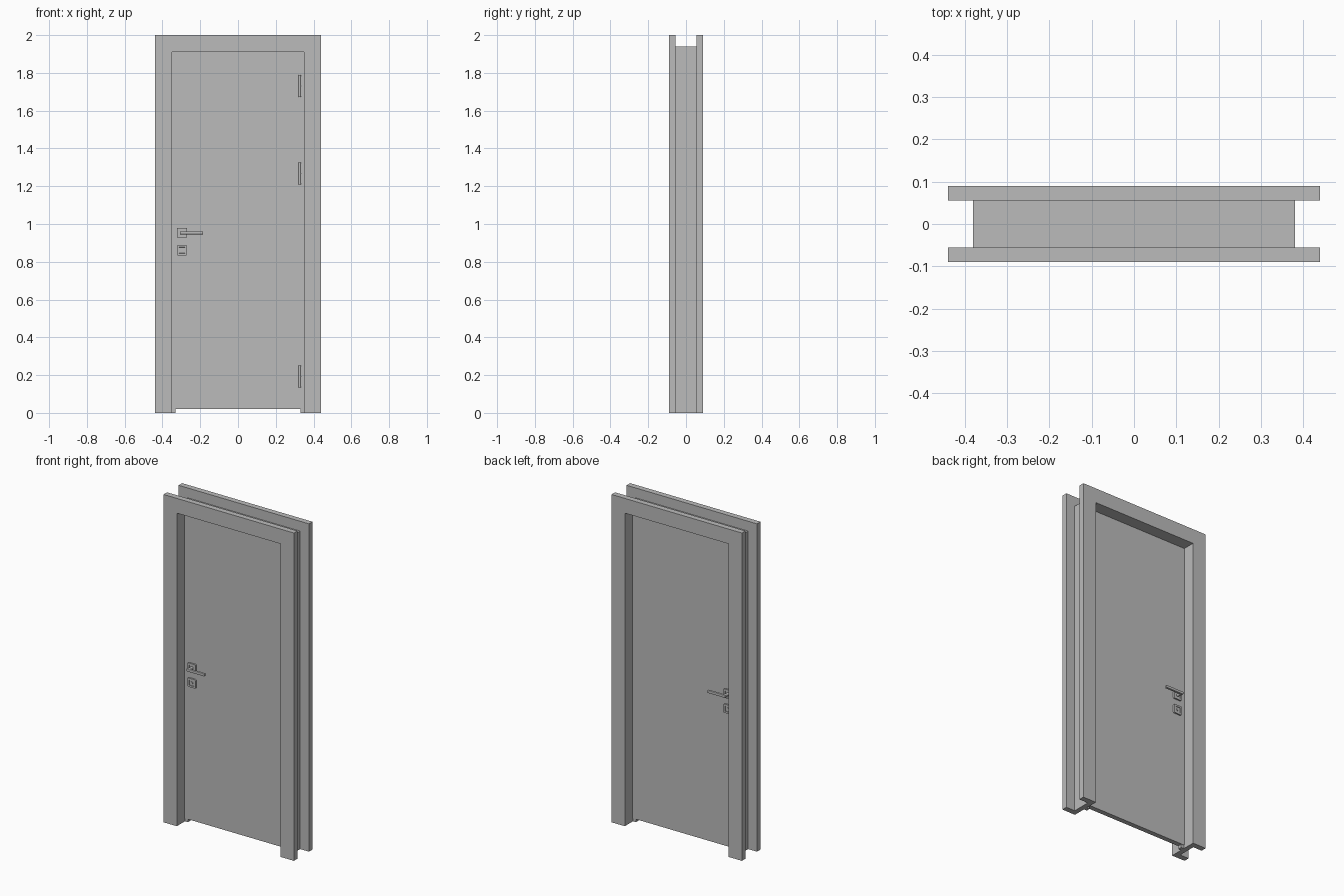
import bpy, bmesh, math
from mathutils import Matrix, Vector

if "Cube" in bpy.data.objects:
    bpy.data.objects.remove(bpy.data.objects["Cube"])

grey = bpy.data.materials.new("door_grey")
grey.diffuse_color = (0.5, 0.5, 0.5, 1)
grey.use_nodes = True
grey.node_tree.nodes["Principled BSDF"].inputs["Base Color"].default_value = grey.diffuse_color


def finish(name, bm, smooth=False):
    bmesh.ops.recalc_face_normals(bm, faces=bm.faces[:])
    me = bpy.data.meshes.new(name)
    bm.to_mesh(me)
    bm.free()
    me.materials.append(grey)
    ob = bpy.data.objects.new(name, me)
    bpy.context.collection.objects.link(ob)
    if smooth:
        bpy.context.view_layer.objects.active = ob
        ob.select_set(True)
        bpy.ops.object.shade_smooth_by_angle(angle=math.radians(35))
        ob.select_set(False)
    return ob


def add_box(bm, x, y, z):
    """Axis-aligned box from (min, max) pairs."""
    size = Vector((x[1] - x[0], y[1] - y[0], z[1] - z[0]))
    mid = Vector((sum(x) / 2, sum(y) / 2, sum(z) / 2))
    bmesh.ops.create_cube(bm, size=1, matrix=Matrix.Translation(mid) @ Matrix.Diagonal((*size, 1)))


def arch(name, outer, inner, top, inner_top, y0, y1):
    """Upside-down U frame, extruded along y."""
    bm = bmesh.new()
    pts = [(-outer, 0), (-outer, top), (outer, top), (outer, 0),
           (inner, 0), (inner, inner_top), (-inner, inner_top), (-inner, 0)]
    face = bm.faces.new([bm.verts.new((x, y0, z)) for x, z in pts])
    ext = bmesh.ops.extrude_face_region(bm, geom=[face])
    moved = [v for v in ext["geom"] if isinstance(v, bmesh.types.BMVert)]
    bmesh.ops.translate(bm, verts=moved, vec=(0, y1 - y0, 0))
    # the start face survives the extrusion only if it still closes the end
    if not face.is_valid:
        bm.faces.new([v for v in bm.verts if abs(v.co.y - y0) < 1e-6])
    return finish(name, bm)


def rosette(name, x, z, side):
    """Square plate with rounded corners and a recessed square centre."""
    bm = bmesh.new()
    h = 0.027
    ys = sorted((side * 0.014, side * 0.024))
    add_box(bm, (x - h, x + h), ys, (z - h, z + h))
    corners = [e for e in bm.edges if abs(e.verts[0].co.y - e.verts[1].co.y) > 0.005]
    bmesh.ops.bevel(bm, geom=corners, offset=0.006, segments=3, affect='EDGES', profile=0.5)
    front = [max(bm.faces, key=lambda f: f.calc_center_median().y * side)]
    bmesh.ops.inset_region(bm, faces=front, thickness=0.011, depth=0)
    bmesh.ops.inset_region(bm, faces=front, thickness=0.001, depth=-0.004)
    finish(name, bm)


def cylinder(name, radius, depth, loc, axis):
    bm = bmesh.new()
    rot = Matrix.Rotation(math.pi / 2, 4, 'X') if axis == 'Y' else Matrix.Identity(4)
    bmesh.ops.create_cone(bm, cap_ends=True, segments=20, radius1=radius, radius2=radius,
                          depth=depth, matrix=Matrix.Translation(loc) @ rot)
    finish(name, bm, True)


# Frame: casings on both faces, jamb lining between, door stop under the leaf
arch("front_casing", 0.44, 0.35, 2.0, 1.91, -0.09, -0.056)
arch("back_casing", 0.44, 0.35, 2.0, 1.91, 0.056, 0.09)
arch("jamb_lining", 0.38, 0.35, 1.94, 1.91, -0.056, 0.056)
arch("door_stop", 0.355, 0.33, 1.915, 1.89, -0.012, 0.012)

# Door leaf
bm = bmesh.new()
add_box(bm, (-0.35, 0.35), (-0.015, 0.015), (0.02, 1.91))
finish("door_leaf", bm)

# Handle set on both faces
for side, label in ((-1, "front"), (1, "back")):
    rosette(label + "_handle_plate", -0.297, 0.953, side)
    rosette(label + "_lock_plate", -0.297, 0.861, side)
    cylinder(label + "_lock_barrel", 0.008, 0.012, (-0.297, side * 0.018, 0.861), 'Y')
    cylinder(label + "_handle_neck", 0.009, 0.04, (-0.297, side * 0.034, 0.953), 'Y')
    bm = bmesh.new()
    ys = sorted((side * 0.046, side * 0.060))
    add_box(bm, (-0.307, -0.185), ys, (0.945, 0.961))
    bmesh.ops.bevel(bm, geom=bm.edges[:], offset=0.003, segments=2, affect='EDGES', profile=0.5)
    finish(label + "_handle_lever", bm)

# Hinge barrels with end caps, front face only
for i, z in enumerate((0.193, 1.268, 1.73)):
    cylinder(f"hinge_barrel_{i}", 0.006, 0.116, (0.326, -0.019, z), 'Z')
    for s in (-1, 0, 1):
        cylinder(f"hinge_ring_{i}_{s + 1}", 0.007, 0.006, (0.326, -0.019, z + s * 0.055), 'Z')
